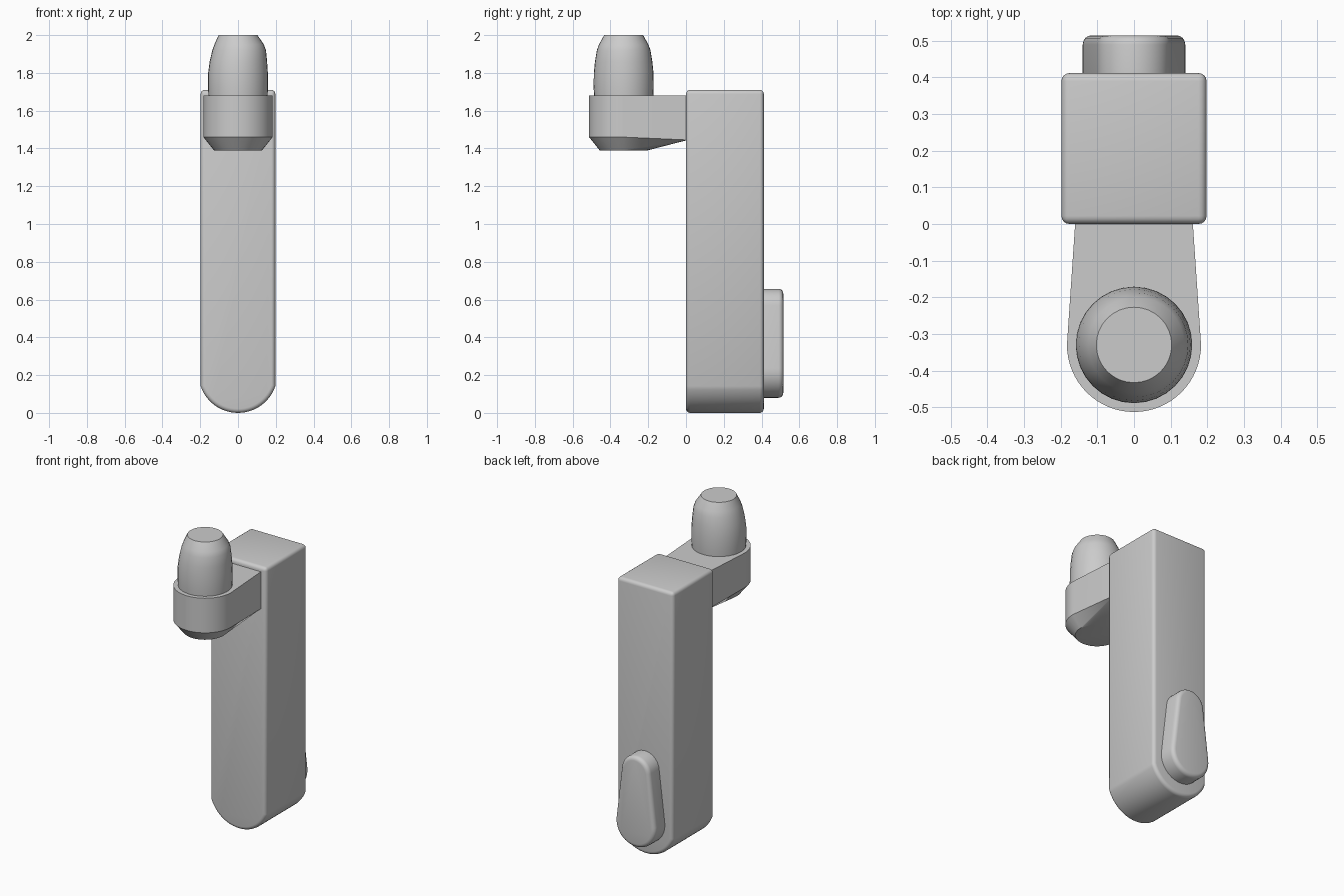
import bpy, bmesh
from math import sin, cos, pi, asin, radians

old = bpy.data.objects.get("Cube")
if old:
    bpy.data.objects.remove(old, do_unlink=True)

grey = bpy.data.materials.new("plain grey")
grey.use_nodes = True
colour = (0.6, 0.6, 0.6, 1)
grey.diffuse_color = colour
grey.node_tree.nodes["Principled BSDF"].inputs["Base Color"].default_value = colour


def finish(name, bm, angle=30):
    bmesh.ops.recalc_face_normals(bm, faces=bm.faces)
    mesh = bpy.data.meshes.new(name)
    bm.to_mesh(mesh)
    bm.free()
    mesh.materials.append(grey)
    ob = bpy.data.objects.new(name, mesh)
    bpy.context.collection.objects.link(ob)
    bpy.ops.object.select_all(action='DESELECT')
    ob.select_set(True)
    bpy.context.view_layer.objects.active = ob
    bpy.ops.object.shade_smooth_by_angle(angle=radians(angle))
    return ob


def arc(cx, cy, r, start, end, n):
    return [(cx + r * cos(start + (end - start) * i / n),
             cy + r * sin(start + (end - start) * i / n)) for i in range(n + 1)]


def slab(name, outline, y0, y1, bevel, round_back_only=False):
    """Extrude an x-z outline along y and round its sharp edges."""
    bm = bmesh.new()
    face = bm.faces.new([bm.verts.new((x, y0, z)) for x, z in outline])
    ext = bmesh.ops.extrude_face_region(bm, geom=[face])
    moved = [g for g in ext["geom"] if isinstance(g, bmesh.types.BMVert)]
    bmesh.ops.translate(bm, verts=moved, vec=(0, y1 - y0, 0))
    bmesh.ops.recalc_face_normals(bm, faces=bm.faces)
    edges = [e for e in bm.edges if e.calc_face_angle(0) > radians(40)]
    if round_back_only:
        edges = [e for e in edges if all(v.co.y > y1 - 0.001 for v in e.verts)]
    bmesh.ops.bevel(bm, geom=edges, offset=bevel, segments=4, profile=0.5,
                    affect='EDGES', clamp_overlap=True)
    return finish(name, bm, 35)


# Tall body with a rounded foot
half, height, radius = 0.198, 1.71, 0.209
a = asin(half / radius)
foot = arc(0, radius, radius, -pi / 2 - a, -pi / 2 + a, 24)
slab("body", foot + [(half, height), (-half, height)], 0, 0.412, 0.022)

# Tapered lever on the back
tilt = asin(0.04 / 0.335)
lever = (arc(0, 0.22, 0.14, -pi - tilt, tilt, 24)
         + arc(0, 0.557, 0.1, tilt, pi - tilt, 20))
slab("back_lever", lever, 0.395, 0.515, 0.025, True)

# Arm: hull of a round end, a smaller bottom disc and the joint at the body
cy = -0.33
bm = bmesh.new()
for z, r, end in ((1.68, 0.183, 0), (1.46, 0.183, 0), (1.39, 0.127, pi)):
    for x, y in arc(0, cy, r, -pi, end, 32):
        bm.verts.new((x, y, z))
for x in (-0.16, 0.16):
    for z in (1.445, 1.68):
        bm.verts.new((x, 0.01, z))
bmesh.ops.remove_doubles(bm, verts=bm.verts, dist=0.0001)
bmesh.ops.convex_hull(bm, input=bm.verts)
bmesh.ops.dissolve_limit(bm, angle_limit=0.01, verts=bm.verts, edges=bm.edges)
finish("arm", bm, 25)

# Barrel-shaped knob with a flat top: rings of (height, radius, sideways shift)
rings = [(1.67, 0.156, 0), (1.72, 0.159, 0), (1.8, 0.158, 0), (1.86, 0.152, 0.002),
         (1.92, 0.142, 0.006), (1.95, 0.131, 0.006), (2.0, 0.103, 0)]
bm = bmesh.new()
loops = [[bm.verts.new((x, y, z)) for x, y in arc(dx, cy, r, 0, 2 * pi, 32)[:-1]]
         for z, r, dx in rings]
for low, high in zip(loops, loops[1:]):
    for i in range(len(low)):
        j = (i + 1) % len(low)
        bm.faces.new((low[i], low[j], high[j], high[i]))
bm.faces.new(loops[0])
bm.faces.new(loops[-1])
finish("knob", bm, 40)
